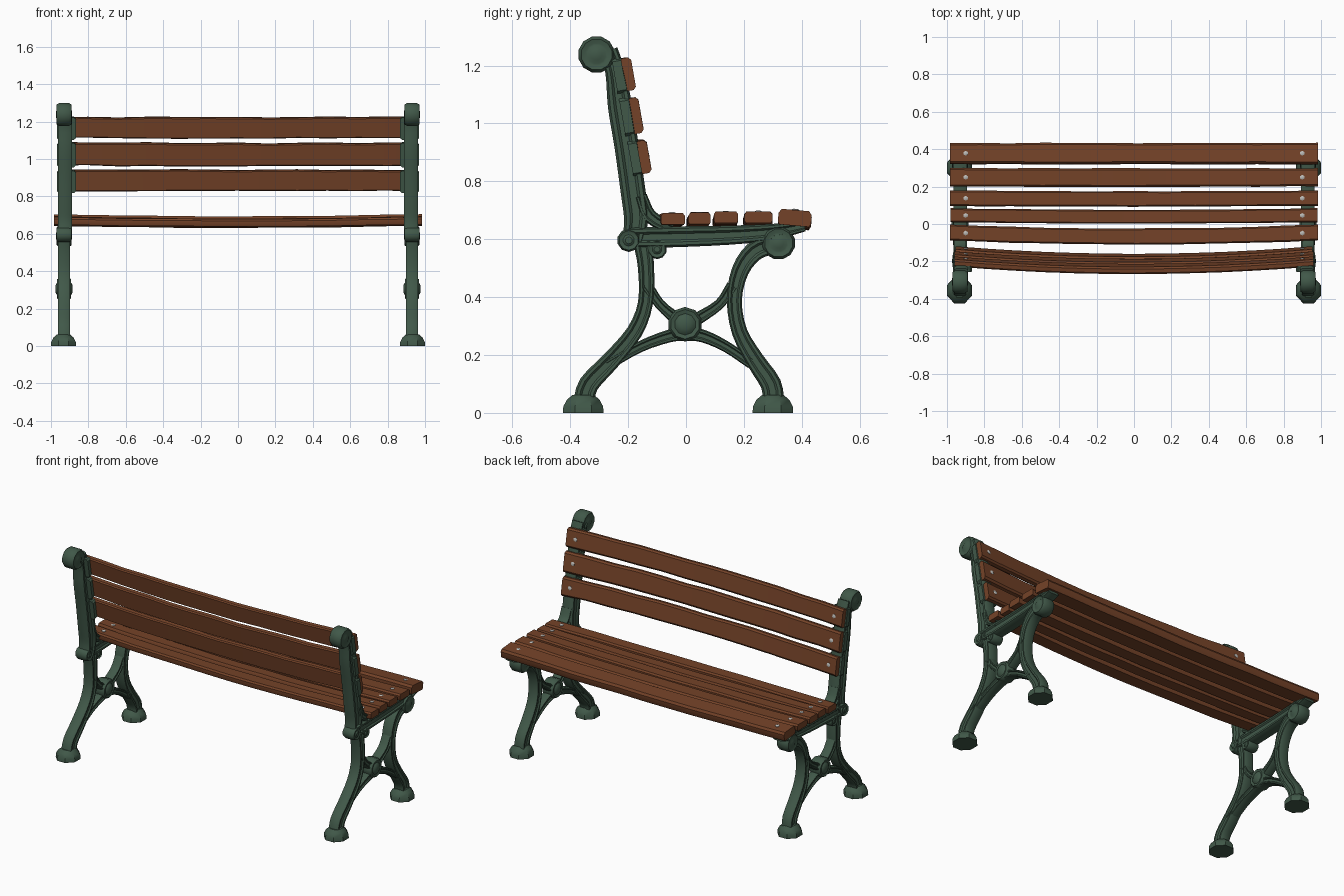
import bpy, bmesh, math, random
from mathutils import Vector

if "Cube" in bpy.data.objects:
    bpy.data.objects.remove(bpy.data.objects["Cube"])

random.seed(4)
XC = 0.93  # centre of each end frame


def material(name, rgb):
    m = bpy.data.materials.new(name)
    m.diffuse_color = (*rgb, 1)
    m.use_nodes = True
    m.node_tree.nodes["Principled BSDF"].inputs["Base Color"].default_value = m.diffuse_color
    return m


IRON = material("green_iron", (0.052, 0.098, 0.066))
WOOD = material("brown_wood", (0.175, 0.055, 0.021))
STEEL = material("pale_steel", (0.5, 0.5, 0.48))


def loft(name, strips, mat, mirror=False, angle=35):
    """Skin each list of closed rings and cap both ends."""
    bm = bmesh.new()
    for rings in strips:
        vs = [[bm.verts.new(p) for p in r] for r in rings]
        n = len(vs[0])
        for a, b in zip(vs, vs[1:]):
            for i in range(n):
                j = (i + 1) % n
                bm.faces.new((a[i], a[j], b[j], b[i]))
        bm.faces.new(vs[0][::-1])
        bm.faces.new(vs[-1])
    bmesh.ops.recalc_face_normals(bm, faces=bm.faces)
    me = bpy.data.meshes.new(name)
    bm.to_mesh(me)
    bm.free()
    me.materials.append(mat)
    ob = bpy.data.objects.new(name, me)
    bpy.context.collection.objects.link(ob)
    bpy.ops.object.select_all(action='DESELECT')
    ob.select_set(True)
    bpy.context.view_layer.objects.active = ob
    bpy.ops.object.shade_smooth_by_angle(angle=math.radians(angle))
    if mirror:
        ob.modifiers.new("Mirror", 'MIRROR')
    return ob


def smooth_path(pts, steps=3):
    """Catmull-Rom curve through (y, z, half_width) points."""
    p = [Vector(q) for q in pts]
    p = [2 * p[0] - p[1]] + p + [2 * p[-1] - p[-2]]
    out = []
    for i in range(1, len(p) - 2):
        a, b, c, d = p[i - 1:i + 3]
        for k in range(steps):
            t = k / steps
            out.append(0.5 * (2 * b + (c - a) * t + (2 * a - 5 * b + 4 * c - d) * t ** 2
                              + (3 * b - a - 3 * c + d) * t ** 3))
    return out + [p[-2]]


# Cast bar section: chamfered edges with a shallow groove on both faces
HALF = [(1, .6), (.8, 1), (.5, 1), (.3, .78), (-.3, .78), (-.5, 1), (-.8, 1), (-1, .6)]
GROOVED = HALF + [(-a, -b) for a, b in HALF]


def iron_bar(name, pts, thick=0.033, xc=XC):
    path = smooth_path(pts)
    rings = []
    for i, p in enumerate(path):
        t = path[min(i + 1, len(path) - 1)] - path[max(i - 1, 0)]
        n = Vector((-t.y, t.x)).normalized()
        rings.append([(xc + b * thick, p.x + n.x * a * p.z, p.y + n.y * a * p.z)
                      for a, b in GROOVED])
    loft(name, [rings], IRON, True)


def boss(name, y, z, r, half, sides=12, dome=0.0):
    """Turned knob lying along x, with a raised eye on both faces."""
    prof = [(.3, -1 - dome), (.5, -.85 - dome), (.62, -.85), (.85, -.95), (1, -.6),
            (1, .6), (.85, .95), (.62, .85), (.5, .85 + dome), (.3, 1 + dome)]
    rings = [[(XC + h * half, y + r * f * math.cos(2 * math.pi * (k + .5) / sides),
               z + r * f * math.sin(2 * math.pi * (k + .5) / sides)) for k in range(sides)]
             for f, h in prof]
    loft(name, [rings], IRON, True)


# End frames: posts, rails, legs and braces
iron_bar("back_post", [(-.27, 1.25, .035), (-.245, 1.18, .034), (-.228, 1.06, .042),
                       (-.205, .92, .042), (-.182, .76, .043), (-.172, .67, .042),
                       (-.185, .59, .035)], .037, .925)
iron_bar("seat_rail", [(-.20, .605, .035), (-.05, .608, .036), (.15, .614, .033),
                       (.30, .625, .028), (.41, .645, .018)], .036)
iron_bar("corner_brace", [(-.155, .75, .02), (-.125, .68, .024), (-.05, .635, .02)])
iron_bar("back_leg", [(-.15, .59, .032), (-.138, .50, .028), (-.14, .38, .026),
                      (-.178, .28, .028), (-.26, .18, .032), (-.335, .10, .035),
                      (-.355, .03, .036)])
iron_bar("front_leg", [(.30, .585, .034), (.235, .557, .034), (.187, .49, .03),
                       (.167, .39, .026), (.185, .28, .027), (.24, .18, .032),
                       (.293, .10, .036), (.303, .03, .036)])
iron_bar("lower_arch", [(-.27, .165, .018), (-.16, .228, .019), (-.06, .265, .022),
                        (0, .273, .024), (.06, .265, .022), (.14, .228, .019),
                        (.225, .17, .018)], .028)
iron_bar("back_strut", [(-.135, .44, .02), (-.09, .375, .018), (-.03, .322, .022)], .028)
iron_bar("front_strut", [(.16, .44, .02), (.115, .375, .018), (.035, .322, .022)], .028)

# Scrolls and hub
boss("top_scroll", -.309, 1.238, .064, .042)
boss("front_scroll", .32, .587, .058, .042)
boss("back_scroll", -.198, .596, .040, .042, 10)
boss("small_scroll", -.10, .565, .034, .038, 10)
boss("hub", -.003, .306, .060, .040, 10, .15)

# Flared octagonal feet
for name, fy in (("back_foot", -.355), ("front_foot", .30)):
    loft(name, [[[(.933 + r * math.cos(math.pi * (k + .5) / 4),
                   fy + r * 1.05 * math.sin(math.pi * (k + .5) / 4), z) for k in range(8)]
                 for r, z in ((.072, 0), (.071, .022), (.058, .046), (.038, .062))]],
         IRON, True)

# Timber slats: y, z, half width, half thickness, tilt, half length, bow in y, sag in z
LEAN = math.radians(80)
SLATS = {
    "front_seat_slat": (.376, .675, .056, .027, math.radians(-5), .985, 0, -.012),
    "second_seat_slat": (.25, .676, .049, .02, 0, .985, -.002, -.014),
    "third_seat_slat": (.138, .675, .041, .02, 0, .985, -.004, -.014),
    "fourth_seat_slat": (.047, .672, .037, .02, 0, .98, -.008, -.014),
    "rear_seat_slat": (-.045, .671, .043, .02, 0, .985, -.022, -.012),
    "top_back_slat": (-.2, 1.17, .056, .019, math.pi - LEAN, .96, -.04, -.003),
    "middle_back_slat": (-.174, 1.028, .061, .019, math.pi - LEAN, .96, -.04, -.004),
    "lower_back_slat": (-.146, .885, .056, .019, math.pi - LEAN, .955, -.04, .002),
}
SLAT_SECTION = [(-1, -.6), (-.9, -1), (.9, -1), (1, -.6), (1, .5), (.82, 1), (-.82, 1), (-1, .5)]
bolts, pads = [], []
for name, (y, z, w, t, tilt, length, bow, sag) in SLATS.items():
    u = Vector((0, math.cos(tilt), math.sin(tilt)))
    v = Vector((0, -math.sin(tilt), math.cos(tilt)))
    if "back" in name:  # the broad face looks towards the sitter
        v = -v if v.y < 0 else v
    rings = []
    for i in range(13):
        f = -1 + i / 6
        c = Vector((f * length, y + bow * (1 - f * f), z + sag * (1 - f * f)))
        wob = 1 + random.uniform(-.035, .035)
        c.z += random.uniform(-.0015, .0015)
        rings.append([c + u * a * w * wob + v * b * t for a, b in SLAT_SECTION])
    loft(name, [rings], WOOD)

    # Bolt head near the slat end
    f = .9 / length
    c = Vector((.9, y + bow * (1 - f * f), z + sag * (1 - f * f)))
    bolts.append([[c + v * (t + h) + u * r * math.cos(k * math.pi / 3)
                   + Vector((r * math.sin(k * math.pi / 3), 0, 0)) for k in range(6)]
                  for r, h in ((.013, -.004), (.013, .002), (.007, .005))])
    # Iron pad behind each back slat
    if "back" in name:
        c = Vector((.917, y, z)) - v * (t + .008)
        pads.append([[c + u * a * w * 1.08 + v * d + Vector((b * .05, 0, 0))
                      for a, b in ((-1, -.8), (-.85, -1), (.85, -1), (1, -.8),
                                   (1, .8), (.85, 1), (-.85, 1), (-1, .8))]
                     for d in (-.02, .012)])
loft("bolt_heads", bolts, STEEL, True)
loft("slat_pads", pads, IRON, True)
